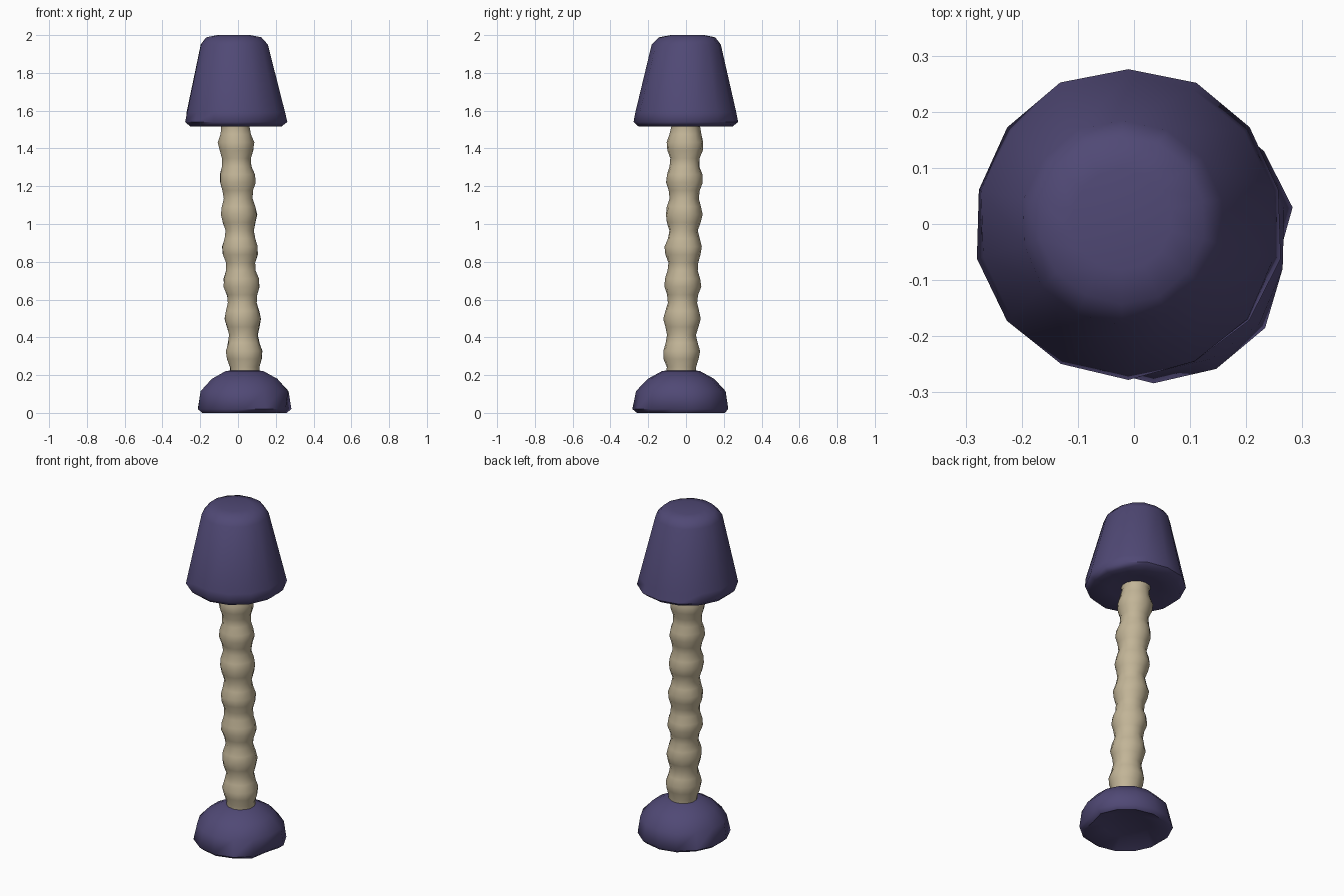
import bpy, bmesh, math, random

random.seed(4)
old = bpy.data.objects.get("Cube")
if old:
    bpy.data.objects.remove(old, do_unlink=True)


def material(name, rgb):
    m = bpy.data.materials.new(name)
    m.use_nodes = True
    m.diffuse_color = (*rgb, 1)
    m.node_tree.nodes["Principled BSDF"].inputs["Base Color"].default_value = (*rgb, 1)
    return m


purple = material("dusky purple", (0.08, 0.066, 0.178))
cream = material("cream", (0.54, 0.46, 0.31))


def loft(name, rings, sides, mat, wobble, dent=None, angle=60):
    """Skin a stack of (z, centre x, centre y, radius) rings and cap both ends."""
    bm = bmesh.new()
    loops = []
    for z, cx, cy, r in rings:
        loop = []
        for i in range(sides):
            a = math.tau * (i + 0.5) / sides
            rr = r * (1 + random.uniform(-wobble, wobble))
            if dent:
                rr -= dent(z, a)
            loop.append(bm.verts.new((cx + rr * math.cos(a), cy + rr * math.sin(a), z)))
        loops.append(loop)
    for low, high in zip(loops, loops[1:]):
        for i in range(sides):
            j = (i + 1) % sides
            bm.faces.new((low[i], low[j], high[j], high[i]))
    bm.faces.new(loops[0][::-1])
    bm.faces.new(loops[-1])
    bmesh.ops.recalc_face_normals(bm, faces=bm.faces)
    mesh = bpy.data.meshes.new(name)
    bm.to_mesh(mesh)
    bm.free()
    mesh.materials.append(mat)
    obj = bpy.data.objects.new(name, mesh)
    bpy.context.collection.objects.link(obj)
    bpy.ops.object.select_all(action="DESELECT")
    obj.select_set(True)
    bpy.context.view_layer.objects.active = obj
    bpy.ops.object.shade_smooth_by_angle(angle=math.radians(angle))
    return obj


# Domed foot with a shallow hollow underneath and a small chip in the rim
def chip(z, a):
    return 0.03 if z < 0.06 and abs(a - math.radians(345)) < 0.2 else 0


bx, by = 0.035, -0.027
loft("base", [(0.035, bx, by, 0.13), (0.0, bx, by, 0.23), (0.02, bx, by, 0.254),
              (0.115, bx, by, 0.238), (0.18, bx, by, 0.178), (0.222, bx, by, 0.1),
              (0.227, bx, by, 0.04)], 14, purple, 0.015, chip)

# Knobbly post: evenly spaced swellings on a slightly leaning axis
stem = []
steps = 32
for k in range(steps + 1):
    t = k / steps
    z = 0.2 + 1.36 * t
    swell = math.cos(math.tau * (z - 0.5) / 0.184)
    stem.append((z, 0.037 - 0.052 * t, -0.026 + 0.024 * t, 0.087 + 0.011 * swell))
loft("post", stem, 14, cream, 0.03, angle=80)

# Tapered shade with softened rims and a slightly recessed underside
loft("shade", [(1.535, -0.01, 0.0, 0.14), (1.517, -0.01, 0.0, 0.25),
               (1.54, -0.01, 0.0, 0.276), (1.59, -0.01, 0.0, 0.268),
               (1.95, -0.02, 0.003, 0.182), (1.988, -0.022, 0.007, 0.15),
               (2.0, -0.022, 0.007, 0.09)], 14, purple, 0.015)
